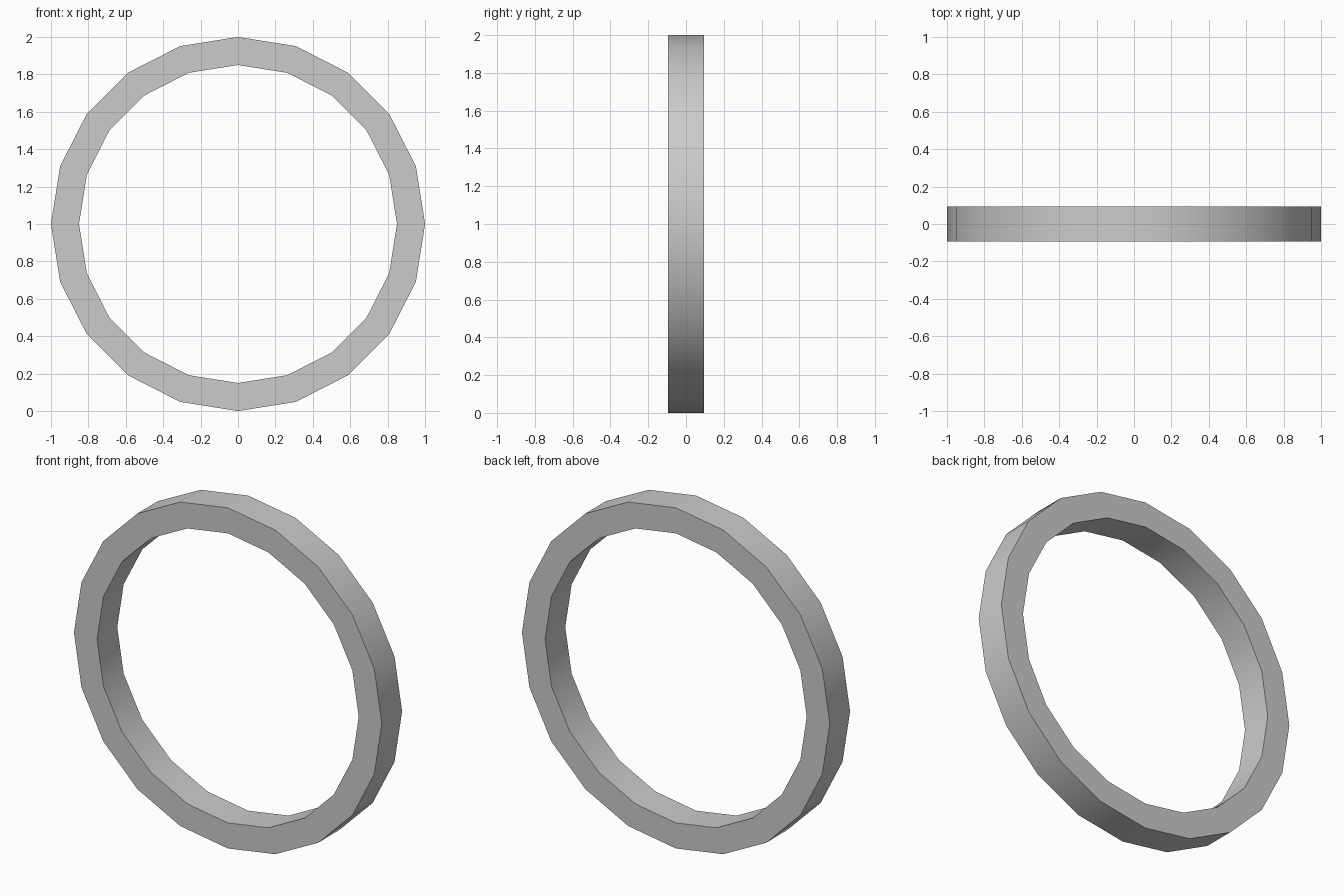
import bpy, bmesh
from math import sin, cos, tau

if "Cube" in bpy.data.objects:
    bpy.data.objects.remove(bpy.data.objects["Cube"])

SIDES = 20
OUTER, INNER, HALF = 1.0, 0.85, 0.094

# Ring: rectangular cross-section swept around the y axis
profile = [(OUTER, -HALF), (OUTER, HALF), (INNER, HALF), (INNER, -HALF)]
bm = bmesh.new()
loops = []
for i in range(SIDES):
    a = tau * i / SIDES
    loops.append([bm.verts.new((r * cos(a), y, 1 + r * sin(a))) for r, y in profile])
for i in range(SIDES):
    p, q = loops[i], loops[(i + 1) % SIDES]
    for j in range(4):
        k = (j + 1) % 4
        bm.faces.new((p[j], p[k], q[k], q[j]))
bmesh.ops.recalc_face_normals(bm, faces=bm.faces)

mesh = bpy.data.meshes.new("ring")
bm.to_mesh(mesh)
bm.free()
ring = bpy.data.objects.new("ring", mesh)
bpy.context.collection.objects.link(ring)

# Smooth walls, sharp rims
bpy.context.view_layer.objects.active = ring
ring.select_set(True)
bpy.ops.object.shade_smooth_by_angle(angle=0.6)
